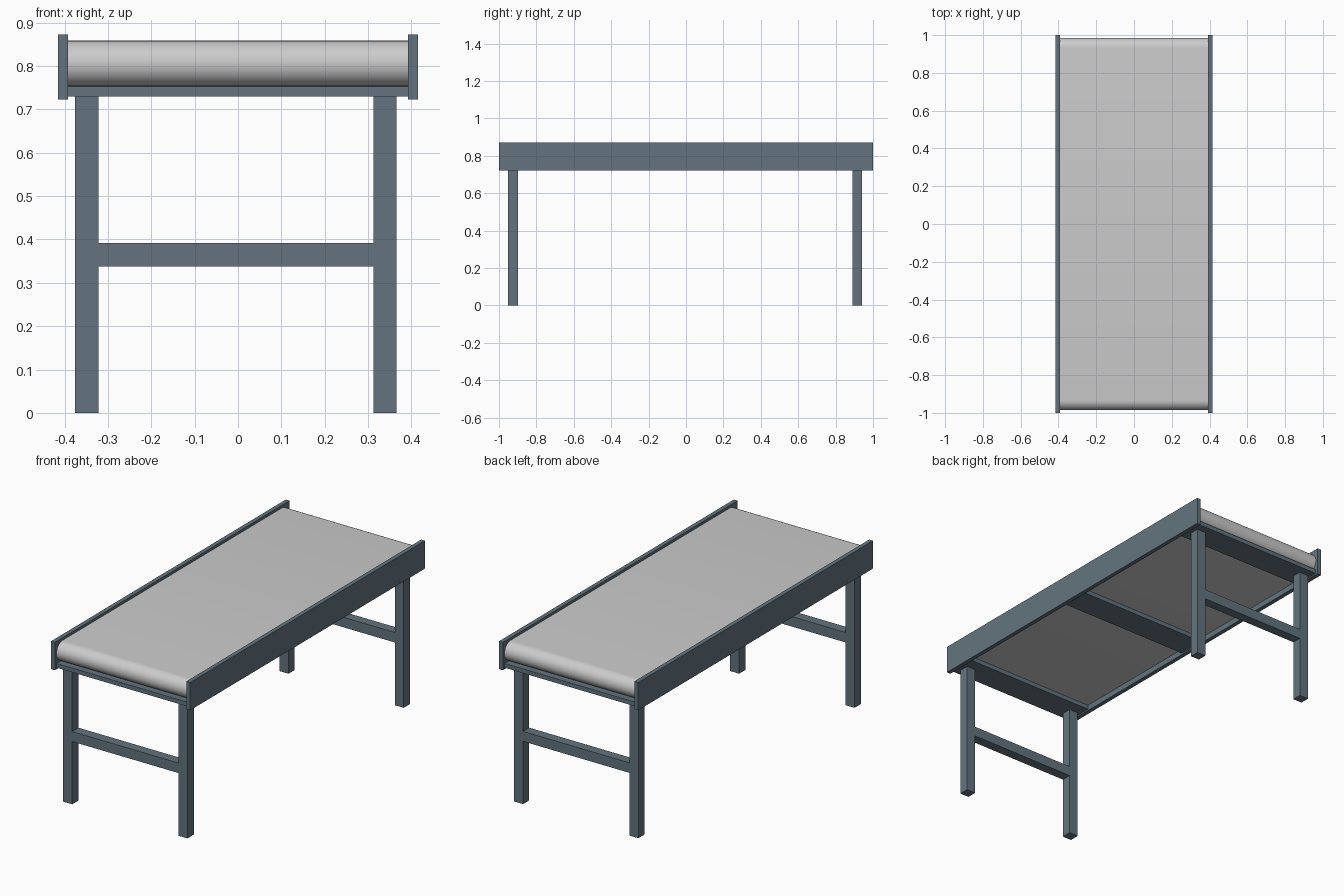
import bpy, bmesh, math

if "Cube" in bpy.data.objects:
    bpy.data.objects.remove(bpy.data.objects["Cube"])

steel = bpy.data.materials.new("blue_grey_steel")
steel.diffuse_color = (0.125, 0.175, 0.21, 1)
steel.use_nodes = True
steel.node_tree.nodes["Principled BSDF"].inputs["Base Color"].default_value = steel.diffuse_color


def box(name, x, y, z):
    """Box from (min, max) ranges on each axis."""
    bm = bmesh.new()
    bmesh.ops.create_cube(bm, size=1)
    for v in bm.verts:
        v.co = [(a + b) / 2 + c * (b - a) for c, (a, b) in zip(v.co, (x, y, z))]
    mesh = bpy.data.meshes.new(name)
    bm.to_mesh(mesh)
    bm.free()
    mesh.materials.append(steel)
    obj = bpy.data.objects.new(name, mesh)
    bpy.context.collection.objects.link(obj)
    return obj


# Side rails
box("left_rail", (-0.415, -0.392), (-1, 1), (0.722, 0.872))
box("right_rail", (0.392, 0.415), (-1, 1), (0.722, 0.872))

# Flat cross plates under the belt
for name, y in (("front", (-0.985, -0.835)), ("middle", (-0.085, 0.07)), ("back", (0.835, 0.985))):
    box(name + "_cross_plate", (-0.392, 0.392), y, (0.73, 0.753))

# Leg frames: two legs and a brace at each end
for name, y in (("front", (-0.952, -0.898)), ("back", (0.890, 0.942))):
    box(name + "_left_leg", (-0.376, -0.322), y, (0, 0.731))
    box(name + "_right_leg", (0.312, 0.365), y, (0, 0.731))
    box(name + "_brace", (-0.323, 0.313), y, (0.338, 0.392))

# Belt: rounded-end loop profile swept across the width
r, zc, yc, steps = 0.0525, 0.8055, 0.9335, 16
profile = []
for side in (1, -1):
    for i in range(steps + 1):
        a = math.pi * i / steps - math.pi / 2
        profile.append((side * (yc + r * math.cos(a)), zc + side * r * math.sin(a)))
bm = bmesh.new()
face = bm.faces.new([bm.verts.new((-0.392, y, z)) for y, z in profile])
ext = bmesh.ops.extrude_face_region(bm, geom=[face])
moved = [g for g in ext["geom"] if isinstance(g, bmesh.types.BMVert)]
bmesh.ops.translate(bm, verts=moved, vec=(0.784, 0, 0))
if not any(len(f.verts) > 4 and f.calc_center_median().x < 0 for f in bm.faces):
    bm.faces.new([v for v in bm.verts if v.co.x < 0])
bmesh.ops.recalc_face_normals(bm, faces=bm.faces)
mesh = bpy.data.meshes.new("belt")
bm.to_mesh(mesh)
bm.free()
belt = bpy.data.objects.new("belt", mesh)
bpy.context.collection.objects.link(belt)
bpy.context.view_layer.objects.active = belt
belt.select_set(True)
bpy.ops.object.shade_smooth_by_angle(angle=math.radians(30))
